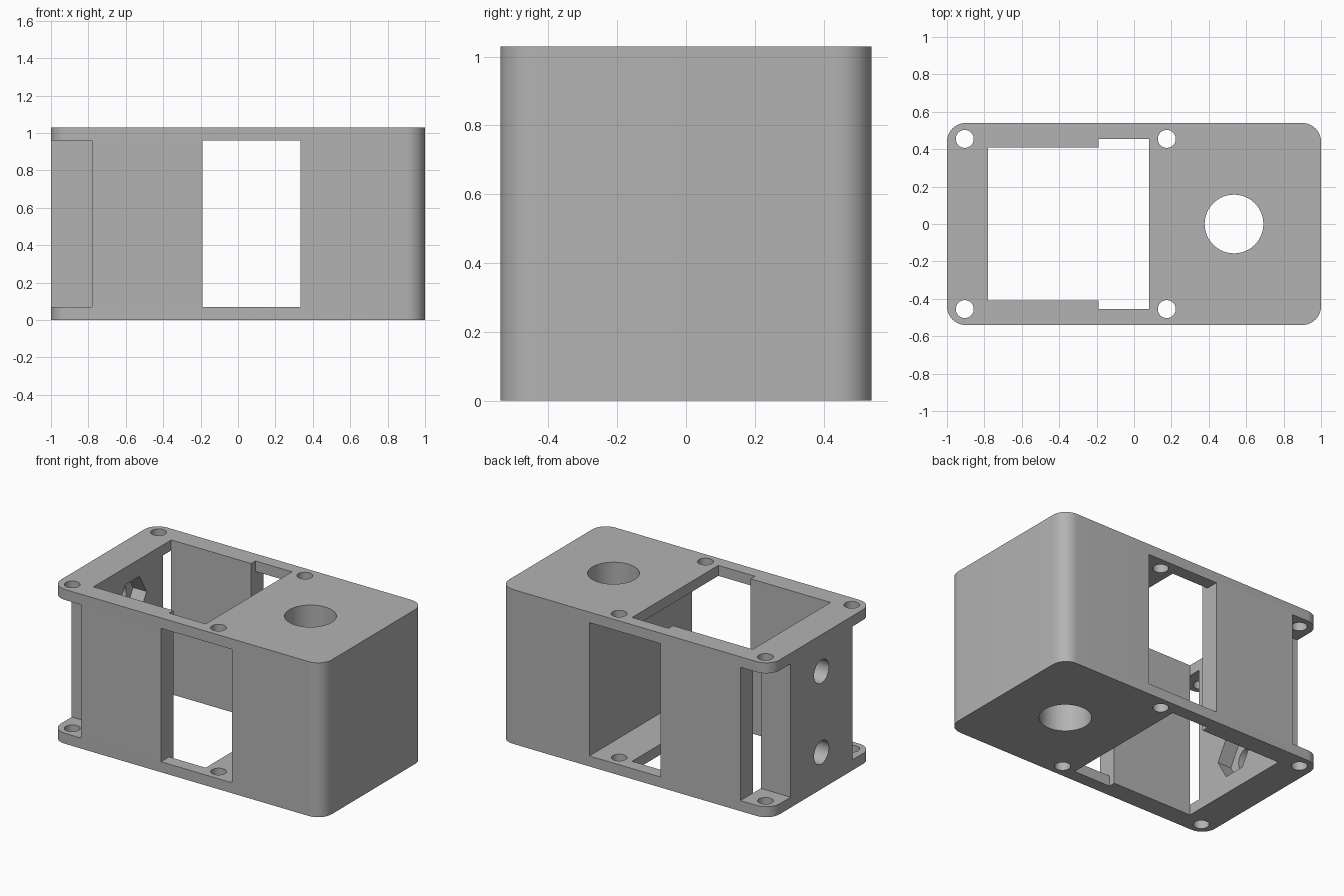
import bpy
import math

cube = bpy.data.objects.get("Cube")
if cube:
    bpy.data.objects.remove(cube, do_unlink=True)

HEIGHT, HALF_Y = 1.03, 0.54
PLATE_LO, PLATE_HI = 0.07, 0.96


def make_box(name, x, y, z):
    """Box from (min, max) ranges."""
    centre = [(a + b) / 2 for a, b in (x, y, z)]
    bpy.ops.mesh.primitive_cube_add(size=1, location=centre)
    ob = bpy.context.object
    ob.name = name
    ob.scale = [b - a for a, b in (x, y, z)]
    bpy.ops.object.transform_apply(location=True, rotation=True, scale=True)
    return ob


def make_rod(name, radius, length, centre, along_x=False, sides=48):
    bpy.ops.mesh.primitive_cylinder_add(vertices=sides, radius=radius, depth=length, location=centre)
    ob = bpy.context.object
    ob.name = name
    if along_x:
        ob.rotation_euler = (0, math.pi / 2, 0)
    bpy.ops.object.transform_apply(location=True, rotation=True, scale=True)
    return ob


def cut(target, cutter):
    mod = target.modifiers.new("cut", 'BOOLEAN')
    mod.operation = 'DIFFERENCE'
    mod.solver = 'EXACT'
    mod.object = cutter
    bpy.context.view_layer.objects.active = target
    bpy.ops.object.modifier_apply(modifier=mod.name)
    bpy.data.objects.remove(cutter, do_unlink=True)


# Housing block with rounded vertical edges
housing = make_box("housing", (-1, 1), (-HALF_Y, HALF_Y), (0, HEIGHT))
bevel = housing.modifiers.new("round", 'BEVEL')
bevel.width = 0.1
bevel.segments = 10
bevel.limit_method = 'WEIGHT'
weights = housing.data.attributes.new("bevel_weight_edge", 'FLOAT', 'EDGE')
for edge in housing.data.edges:
    a, b = (housing.data.vertices[i].co for i in edge.vertices)
    weights.data[edge.index].value = 1.0 if abs(a.z - b.z) > 0.5 else 0.0
bpy.ops.object.modifier_apply(modifier=bevel.name)

# Main cavity, its wider end, and the window through both sides
through = (-0.2, 1.3)
inner = (PLATE_LO, PLATE_HI)
cut(housing, make_box("cavity_cutter", (-0.78, 0), (-0.41, 0.41), through))
cut(housing, make_box("opening_cutter", (-0.19, 0.08), (-0.455, 0.455), through))
cut(housing, make_box("window_cutter", (-0.19, 0.335), (-0.7, 0.7), inner))

# Corner notches beside the end block, joined to the cavity
for side in (-1, 1):
    outer = sorted((side * 0.325, side * 0.7))
    slot = sorted((side * 0.325, side * 0.41))
    cut(housing, make_box("notch_cutter", (-1.2, -0.78), outer, inner))
    cut(housing, make_box("slot_cutter", (-0.9, -0.6), slot, inner))

# Screw holes through the plates, and the large round hole
for x in (-0.905, 0.175):
    for y in (-0.455, 0.455):
        cut(housing, make_rod("screw_cutter", 0.048, 2, (x, y, 0.5), sides=32))
cut(housing, make_rod("round_hole_cutter", 0.157, 2, (0.535, 0, 0.5)))

# End block holes with hexagonal nut pockets inside
for z in (0.245, 0.785):
    cut(housing, make_rod("end_hole_cutter", 0.078, 0.6, (-0.9, 0, z), True, 32))
    cut(housing, make_rod("nut_cutter", 0.15, 0.2, (-0.78, 0, z), True, 6))

# Material and shading
grey = bpy.data.materials.new("mid grey")
grey.use_nodes = True
colour = (0.45, 0.45, 0.45, 1)
grey.diffuse_color = colour
grey.node_tree.nodes["Principled BSDF"].inputs["Base Color"].default_value = colour
housing.data.materials.clear()
housing.data.materials.append(grey)
bpy.ops.object.select_all(action='DESELECT')
housing.select_set(True)
bpy.context.view_layer.objects.active = housing
bpy.ops.object.shade_smooth_by_angle(angle=math.radians(30))
